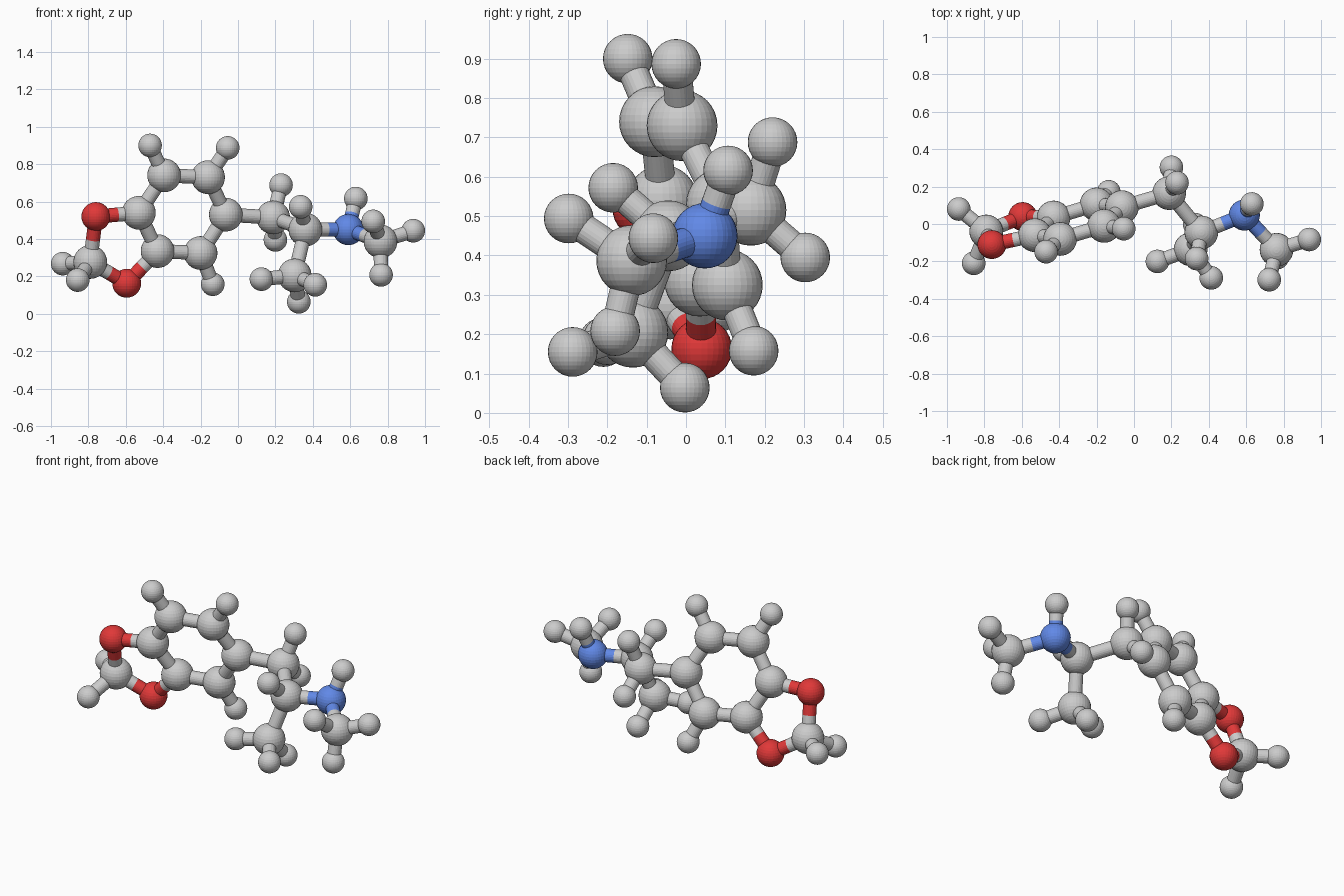
import bpy
from mathutils import Vector

if "Cube" in bpy.data.objects:
    bpy.data.objects.remove(bpy.data.objects["Cube"])


def material(name, rgb):
    m = bpy.data.materials.new(name)
    m.diffuse_color = (*rgb, 1)
    m.use_nodes = True
    m.node_tree.nodes["Principled BSDF"].inputs["Base Color"].default_value = m.diffuse_color
    return m


# kind: radius, material (grey atoms need none)
KINDS = {
    "carbon": (0.09, None),
    "hydrogen": (0.063, None),
    "oxygen": (0.077, material("red", (0.75, 0.04, 0.04))),
    "nitrogen": (0.083, material("blue", (0.12, 0.25, 0.8))),
}
ROD = 0.038

# atom: kind, position, earlier atoms it is bonded to
ATOMS = [
    # six-sided ring
    ("ring_a", "carbon", (-.395, -.08, .74), ""),
    ("ring_b", "carbon", (-.16, -.01, .73), "ring_a"),
    ("ring_c", "carbon", (-.065, .09, .53), "ring_b"),
    ("ring_d", "carbon", (-.20, .105, .325), "ring_c"),
    ("ring_e", "carbon", (-.43, .035, .335), "ring_d"),
    ("ring_f", "carbon", (-.53, -.06, .54), "ring_e ring_a"),
    ("ring_h1", "hydrogen", (-.47, -.148, .90), "ring_a"),
    ("ring_h2", "hydrogen", (-.055, -.025, .887), "ring_b"),
    ("ring_h3", "hydrogen", (-.135, .172, .158), "ring_d"),
    # oxygen bridge
    ("bridge_o1", "oxygen", (-.76, -.11, .52), "ring_f"),
    ("bridge_o2", "oxygen", (-.595, .04, .163), "ring_e"),
    ("bridge_c", "carbon", (-.79, -.04, .277), "bridge_o1 bridge_o2"),
    ("bridge_h1", "hydrogen", (-.937, .08, .268), "bridge_c"),
    ("bridge_h2", "hydrogen", (-.857, -.21, .18), "bridge_c"),
    # side chain
    ("chain_c1", "carbon", (.188, .165, .515), "ring_c"),
    ("chain_h1", "hydrogen", (.23, .22, .688), "chain_c1"),
    ("chain_h2", "hydrogen", (.20, .303, .395), "chain_c1"),
    ("chain_c2", "carbon", (.36, -.045, .45), "chain_c1"),
    ("chain_h3", "hydrogen", (.335, -.185, .572), "chain_c2"),
    # lower methyl
    ("methyl_c", "carbon", (.303, -.135, .205), "chain_c2"),
    ("methyl_h1", "hydrogen", (.125, -.20, .185), "methyl_c"),
    ("methyl_h2", "hydrogen", (.325, -.003, .064), "methyl_c"),
    ("methyl_h3", "hydrogen", (.413, -.288, .155), "methyl_c"),
    # nitrogen and end methyl
    ("amine_n", "nitrogen", (.59, .048, .45), "chain_c2"),
    ("amine_h", "hydrogen", (.63, .107, .616), "amine_n"),
    ("end_c", "carbon", (.762, -.138, .387), "amine_n"),
    ("end_h1", "hydrogen", (.937, -.083, .444), "end_c"),
    ("end_h2", "hydrogen", (.723, -.298, .494), "end_c"),
    ("end_h3", "hydrogen", (.765, -.18, .208), "end_c"),
]


def finish(name, mat):
    ob = bpy.context.object
    ob.name = name
    if mat:
        ob.data.materials.append(mat)


def half_rod(name, a, b, mat):
    d = b - a
    bpy.ops.mesh.primitive_cylinder_add(vertices=24, radius=ROD, depth=d.length,
                                        location=(a + b) / 2,
                                        rotation=d.to_track_quat('Z', 'Y').to_euler())
    finish(name, mat)


placed = {}
for name, kind, pos, bonds in ATOMS:
    radius, mat = KINDS[kind]
    p = Vector(pos)
    bpy.ops.mesh.primitive_uv_sphere_add(segments=32, ring_count=16, radius=radius, location=p)
    finish(name, mat)
    placed[name] = (p, mat)
    # each bond is two half rods coloured like their atoms
    for other in bonds.split():
        q, other_mat = placed[other]
        mid = (p + q) / 2
        half_rod(f"bond_{name}_{other}_near", p, mid, mat)
        half_rod(f"bond_{name}_{other}_far", q, mid, other_mat)
